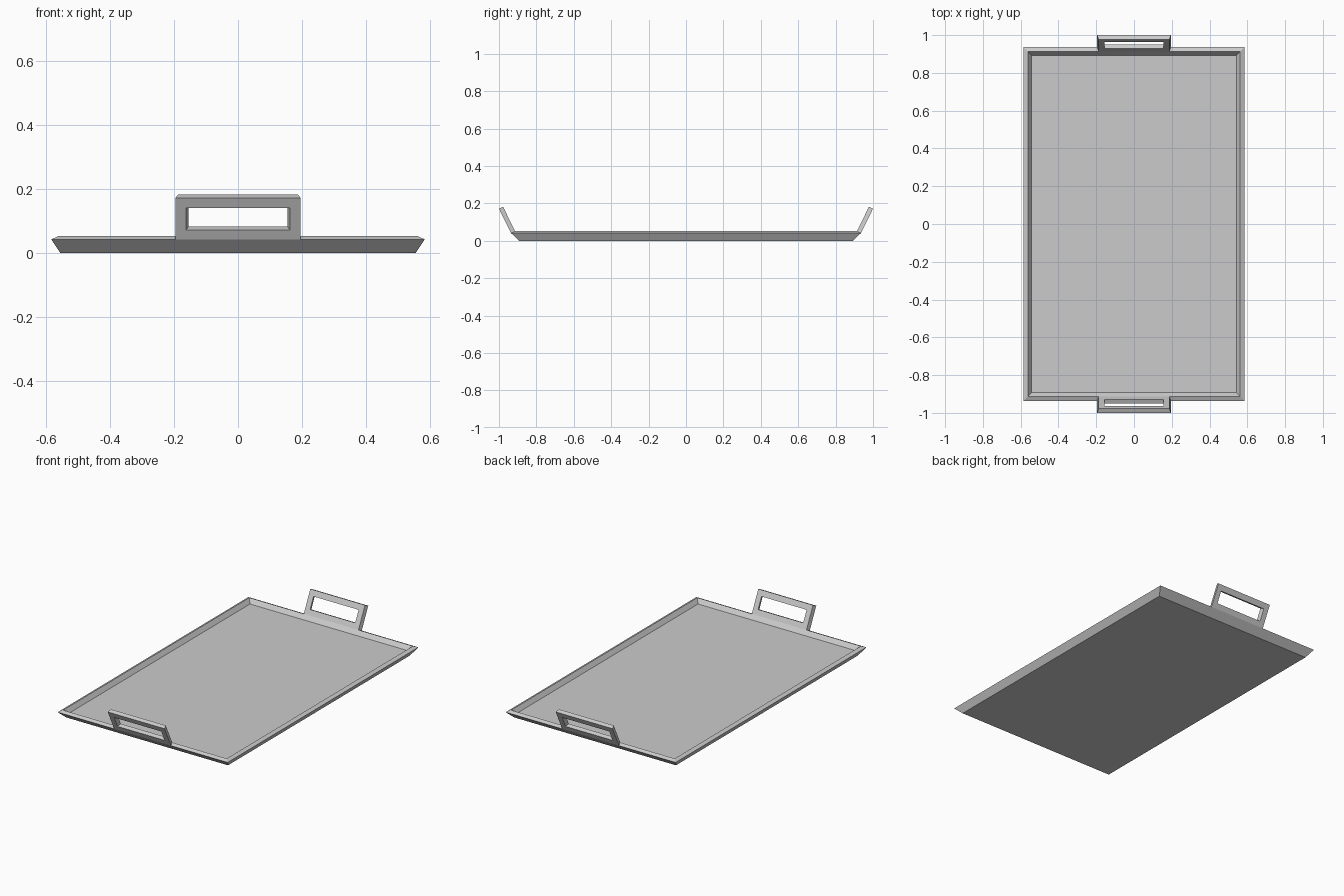
import bpy
import bmesh
import math

cube = bpy.data.objects.get("Cube")
if cube:
    bpy.data.objects.remove(cube, do_unlink=True)

GREY = (0.6, 0.6, 0.6, 1.0)
metal = bpy.data.materials.new("grey metal")
metal.use_nodes = True
metal.diffuse_color = GREY
metal.node_tree.nodes["Principled BSDF"].inputs["Base Color"].default_value = GREY


def loft(name, rings, closed):
    """Skin a series of four-cornered rings; cap the ends or close the loop."""
    bm = bmesh.new()
    loops = [[bm.verts.new(p) for p in ring] for ring in rings]
    pairs = list(zip(loops, loops[1:]))
    if closed:
        pairs.append((loops[-1], loops[0]))
    else:
        bm.faces.new(loops[0])
        bm.faces.new(loops[-1])
    for a, b in pairs:
        for i in range(4):
            j = (i + 1) % 4
            bm.faces.new((a[i], a[j], b[j], b[i]))
    bmesh.ops.recalc_face_normals(bm, faces=bm.faces)
    mesh = bpy.data.meshes.new(name)
    bm.to_mesh(mesh)
    bm.free()
    mesh.materials.append(metal)
    obj = bpy.data.objects.new(name, mesh)
    bpy.context.collection.objects.link(obj)
    return obj


def rectangle(x, y, z):
    return [(-x, -y, z), (x, -y, z), (x, y, z), (-x, y, z)]


# Tray: underside, outer lip, inner lip, sunken floor
loft("tray", [rectangle(0.556, 0.892, 0.0),
              rectangle(0.584, 0.936, 0.042),
              rectangle(0.562, 0.914, 0.052),
              rectangle(0.543, 0.893, 0.026)], closed=False)

# Handles: sloping frames that rise outward from the lip at each end
FOOT_Y, FOOT_Z, LEAN = 0.936, 0.042, 0.492


def handle_ring(side, half_width, low, high, inner):
    """Rectangle on the outer or inner plane of a leaning handle."""
    dy, dz = (-0.022, 0.01) if inner else (0, 0)
    x = half_width - (0.007 if inner else 0)
    corners = [(-x, low), (x, low), (x, high), (-x, high)]
    return [(px, side * (FOOT_Y + (z - FOOT_Z) * LEAN + dy), z + dz)
            for px, z in corners]


for name, side in (("front_handle", -1), ("back_handle", 1)):
    frame = (0.195, FOOT_Z, 0.172)
    opening = (0.162, 0.072, 0.14)
    loft(name, [handle_ring(side, *frame, False),
                handle_ring(side, *frame, True),
                handle_ring(side, *opening, True),
                handle_ring(side, *opening, False)], closed=True)
